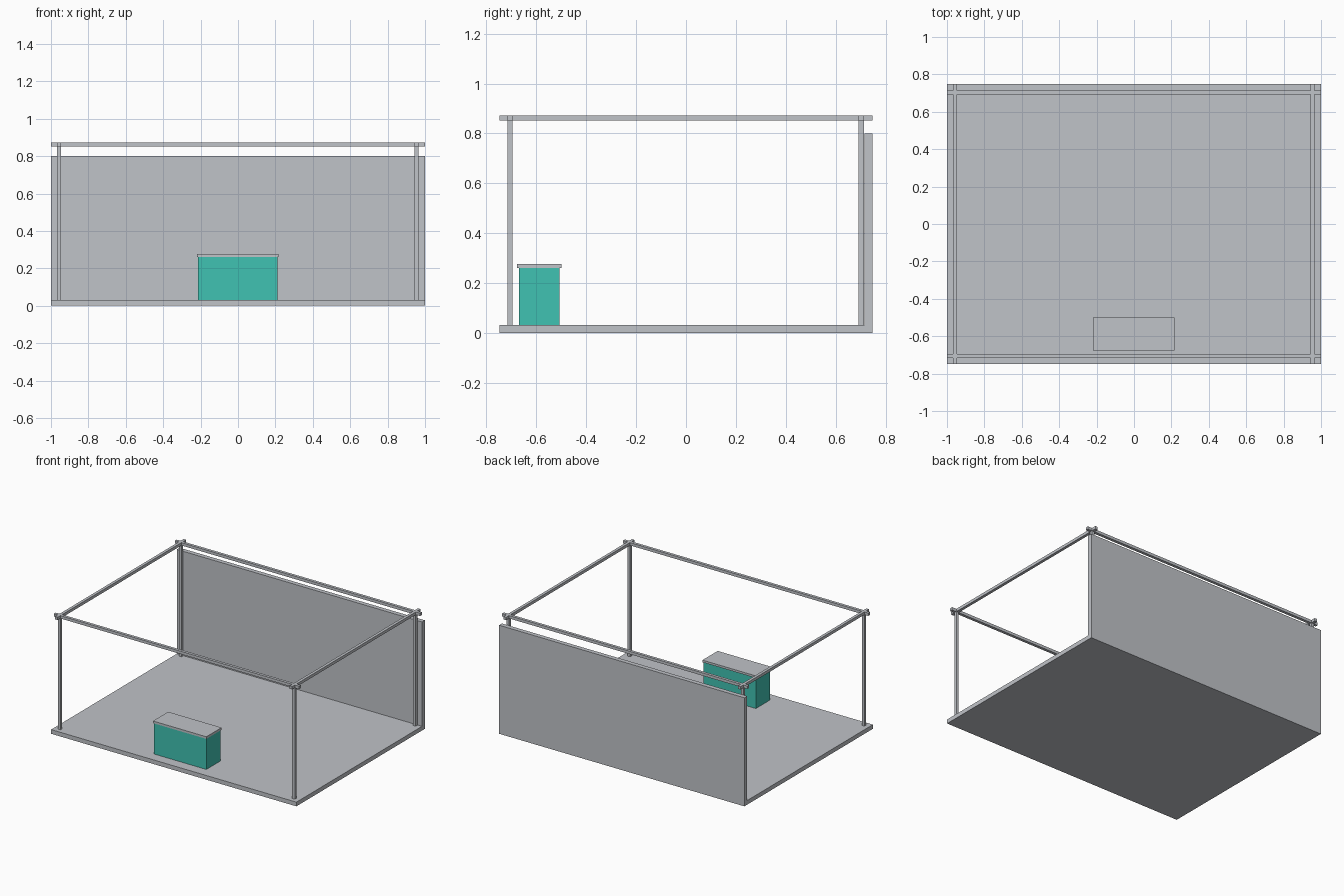
import bpy

if "Cube" in bpy.data.objects:
    bpy.data.objects.remove(bpy.data.objects["Cube"])


def material(name, rgb):
    m = bpy.data.materials.new(name)
    m.diffuse_color = (*rgb, 1.0)
    m.use_nodes = True
    m.node_tree.nodes["Principled BSDF"].inputs["Base Color"].default_value = m.diffuse_color
    return m


GREY = material("light grey", (0.527, 0.546, 0.578))
TEAL = material("teal", (0.051, 0.539, 0.445))


def box(name, x, y, z, mat):
    """Box spanning the (min, max) ranges on each axis."""
    bpy.ops.mesh.primitive_cube_add(size=1)
    o = bpy.context.object
    o.name = name
    for v in o.data.vertices:
        v.co = [r[0] if c < 0 else r[1] for c, r in zip(v.co, (x, y, z))]
    o.data.materials.append(mat)
    return o


def around(centre, half):
    return (centre - half, centre + half)


FLOOR, TOP, BAR = 0.031, 0.873, 0.0105
POST_X = {"left": -0.957, "right": 0.954}
POST_Y = {"front": -0.706, "back": 0.703}

# Floor slab and back wall
box("floor", (-1, 1), (-0.748, 0.748), (0, FLOOR), GREY)
box("back_wall", (-1, 1), (0.715, 0.748), (FLOOR, 0.80), GREY)

# Corner posts
for sx, x in POST_X.items():
    for sy, y in POST_Y.items():
        box(f"{sy}_{sx}_post", around(x, BAR), around(y, BAR), (FLOOR, TOP), GREY)

# Overhead rails, crossing at the corners
for sy, y in POST_Y.items():
    box(f"{sy}_rail", (-1, 1), around(y, BAR), (TOP - 2 * BAR, TOP), GREY)
for sx, x in POST_X.items():
    box(f"{sx}_rail", around(x, BAR), (-0.748, 0.748), (TOP - 2 * BAR, TOP), GREY)

# Counter with its top
box("counter_body", (-0.214, 0.211), (-0.67, -0.508), (FLOOR, 0.26), TEAL)
box("counter_top", (-0.219, 0.216), (-0.677, -0.50), (0.26, 0.276), GREY)
